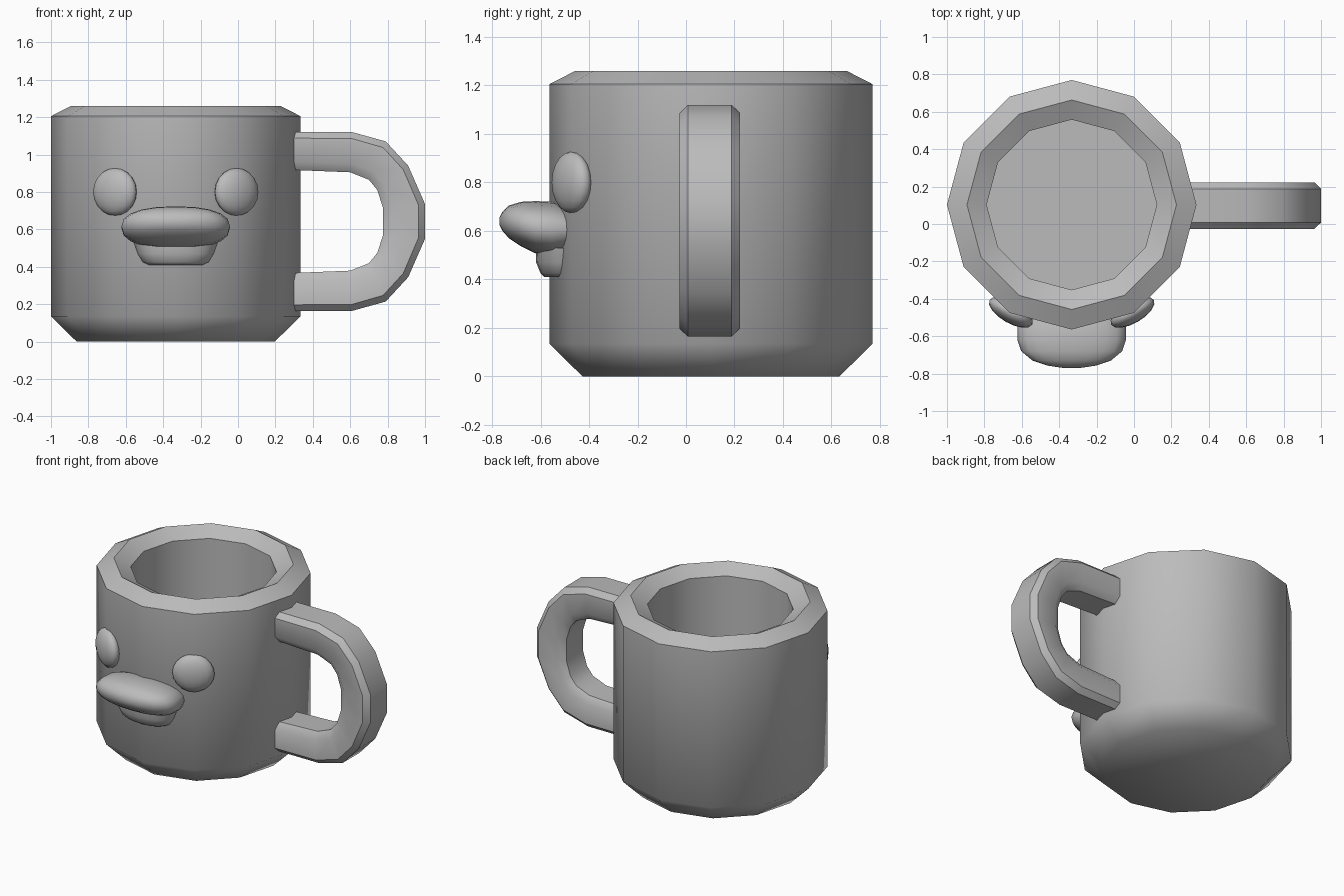
import bpy, bmesh
from math import sin, cos, pi, radians, copysign
from mathutils import Matrix

cube = bpy.data.objects.get("Cube")
if cube:
    bpy.data.objects.remove(cube, do_unlink=True)

CX, CY = -0.333, 0.103   # axis of the cup

clay = bpy.data.materials.new("plain_grey")
clay.use_nodes = True
GREY = (0.5, 0.5, 0.5, 1)
clay.diffuse_color = GREY
clay.node_tree.nodes["Principled BSDF"].inputs["Base Color"].default_value = GREY


def finish(bm, name, angle):
    """Turn a bmesh into a smooth-by-angle object."""
    bmesh.ops.recalc_face_normals(bm, faces=bm.faces)
    mesh = bpy.data.meshes.new(name)
    bm.to_mesh(mesh)
    bm.free()
    mesh.materials.append(clay)
    ob = bpy.data.objects.new(name, mesh)
    bpy.context.collection.objects.link(ob)
    bpy.ops.object.select_all(action='DESELECT')
    ob.select_set(True)
    bpy.context.view_layer.objects.active = ob
    bpy.ops.object.shade_smooth_by_angle(angle=radians(angle))
    return ob


def loft(name, rings, angle):
    """Skin a list of equal-length closed rings and cap both ends."""
    bm = bmesh.new()
    loops = [[bm.verts.new(p) for p in ring] for ring in rings]
    for a, b in zip(loops, loops[1:]):
        n = len(a)
        for i in range(n):
            j = (i + 1) % n
            bm.faces.new((a[i], a[j], b[j], b[i]))
    bm.faces.new(loops[0])
    bm.faces.new(loops[-1])
    return finish(bm, name, angle)


def ellipse(rx, ry, n, power=1):
    """Points of a (super)ellipse around the origin."""
    def shape(v):
        return copysign(abs(v) ** power, v) if abs(v) > 1e-6 else 0
    return [(rx * shape(cos(2 * pi * i / n)), ry * shape(sin(2 * pi * i / n)))
            for i in range(n)]


# Cup: twelve-sided, chamfered foot, peaked rim and hollow inside
cup_profile = [(0.53, 0), (0.667, 0.135), (0.667, 1.205), (0.56, 1.26),
               (0.455, 1.205), (0.455, 0.135)]
loft("cup", [[(CX + x, CY + y, z) for x, y in ellipse(r, r, 12)]
             for r, z in cup_profile], 50)

# Handle: chamfered band swept between an outer and an inner outline
MID = 0.642
outer = [(0.3, 1.12), (0.61, 1.12), (0.79, 1.07), (0.91, 0.94), (1.0, 0.735)]
inner = [(0.3, 0.917), (0.6, 0.905), (0.70, 0.865), (0.745, 0.81), (0.775, 0.715)]
outer += [(x, 2 * MID - z) for x, z in reversed(outer)]
inner += [(x, 2 * MID - z) for x, z in reversed(inner)]
half_section = [(0, 0.09), (0.16, 0.125), (0.78, 0.125), (1, 0.09)]
section = half_section + [(t, -y) for t, y in reversed(half_section)]
loft("handle", [[(xo + (xi - xo) * t, CY - 0.005 + y, zo + (zi - zo) * t)
                 for t, y in section]
                for (xo, zo), (xi, zi) in zip(outer, inner)], 40)

# Eyes: flattened balls set on the cup wall, turned outward
for name, side in (("left_eye", 1), ("right_eye", -1)):
    bm = bmesh.new()
    bmesh.ops.create_uvsphere(bm, u_segments=16, v_segments=10, radius=1)
    place = (Matrix.Translation((CX + side * 0.325, -0.472, 0.80))
             @ Matrix.Rotation(side * radians(30), 4, 'Z')
             @ Matrix.Diagonal((0.132, 0.058, 0.127, 1)))
    bmesh.ops.transform(bm, matrix=place, verts=bm.verts)
    finish(bm, name, 60)

# Upper bill: rounded sections (y, half width, middle z, half height)
bill = [(-0.49, 0.27, 0.605, 0.095), (-0.55, 0.29, 0.608, 0.112),
        (-0.62, 0.29, 0.615, 0.108), (-0.68, 0.27, 0.628, 0.092),
        (-0.73, 0.21, 0.637, 0.068), (-0.757, 0.13, 0.64, 0.04),
        (-0.769, 0.05, 0.64, 0.016)]
loft("upper_bill", [[(CX + x, y, zc + z) for x, z in ellipse(w, h, 20, 0.85)]
                    for y, w, zc, h in bill], 60)

# Lower bill: shallow bowl under the upper one (z, half width, depth)
bowl = [(0.41, 0.15, 0.085), (0.425, 0.18, 0.1),
        (0.47, 0.205, 0.118), (0.53, 0.225, 0.12)]
loft("lower_bill", [[(CX + x, y - 0.5, z) for x, y in ellipse(rx, ry, 20, 0.9)]
                    for z, rx, ry in bowl], 50)
